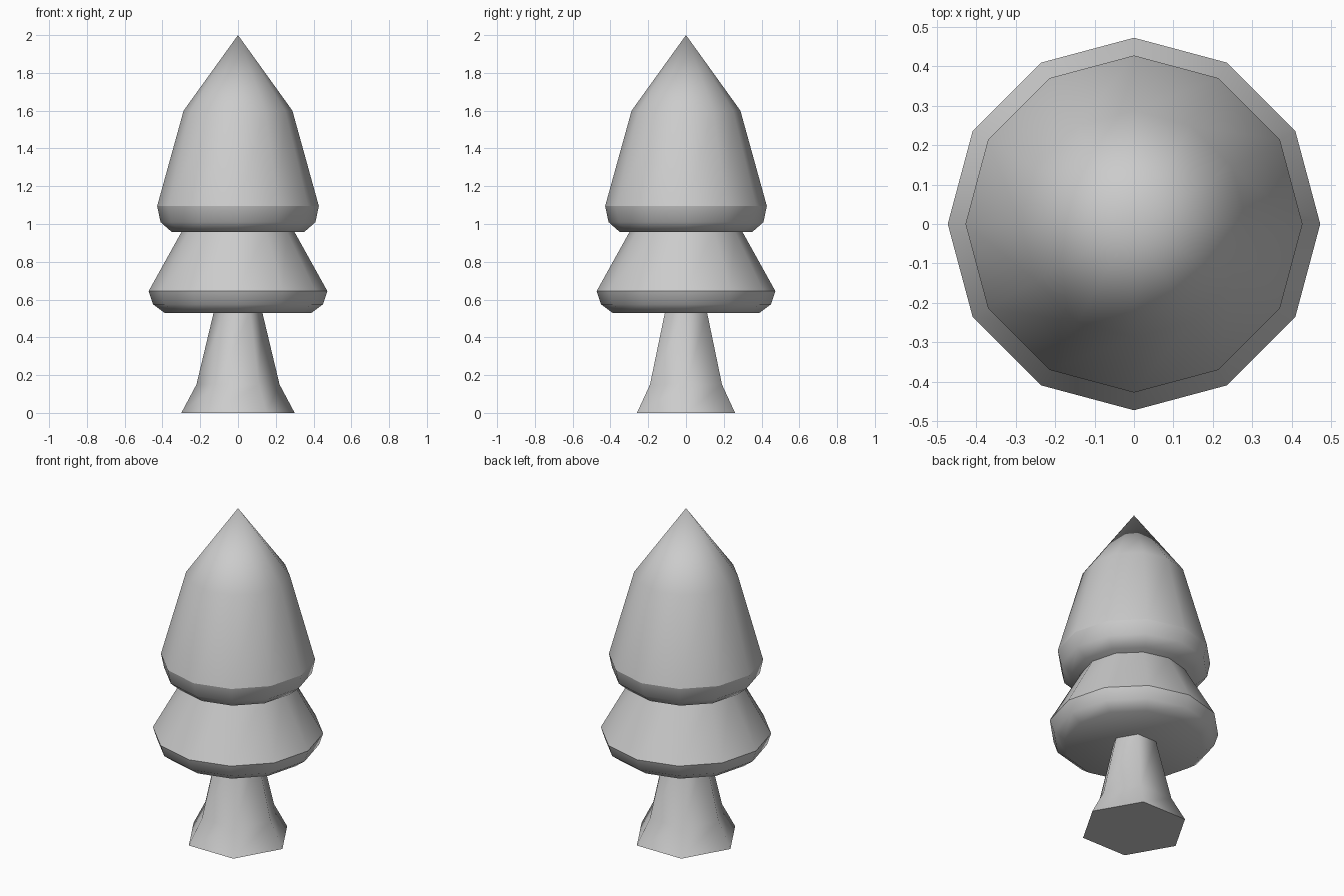
import bpy, bmesh
from math import cos, sin, tau

if "Cube" in bpy.data.objects:
    bpy.data.objects.remove(bpy.data.objects["Cube"])


def lathe(name, profile, sides, sharp_rings):
    """Closed faceted solid from (radius, z) points; radius 0 makes a tip."""
    bm = bmesh.new()
    rings = []
    for r, z in profile:
        if r == 0:
            rings.append([bm.verts.new((0, 0, z))])
        else:
            rings.append([bm.verts.new((r * cos(tau * i / sides), r * sin(tau * i / sides), z))
                          for i in range(sides)])
    for a, b in zip(rings, rings[1:]):
        for i in range(sides):
            j = (i + 1) % sides
            if len(b) == 1:
                bm.faces.new((a[i], a[j], b[0]))
            else:
                bm.faces.new((a[i], a[j], b[j], b[i]))
    bm.faces.new(rings[0][::-1])
    if len(rings[-1]) > 1:
        bm.faces.new(rings[-1])
    for f in bm.faces:
        f.smooth = True
    # crisp creases around the chosen rings
    for k in sharp_rings:
        ring = rings[k]
        for i in range(sides):
            bm.edges.get((ring[i], ring[(i + 1) % sides])).smooth = False
    mesh = bpy.data.meshes.new(name)
    bm.to_mesh(mesh)
    bm.free()
    obj = bpy.data.objects.new(name, mesh)
    bpy.context.collection.objects.link(obj)
    return obj


# six-sided trunk with flared foot
lathe("trunk", [(0.30, 0), (0.22, 0.15), (0.128, 0.535)], 6, [0, 2])

# twelve-sided lower skirt of foliage
lathe("lower_foliage",
      [(0.39, 0.53), (0.45, 0.575), (0.473, 0.645), (0.298, 0.96)], 12, [2, 3])

# twelve-sided upper foliage with pointed top
lathe("upper_foliage",
      [(0.35, 0.957), (0.41, 1.01), (0.428, 1.095), (0.288, 1.6), (0, 2.0)], 12, [2])
